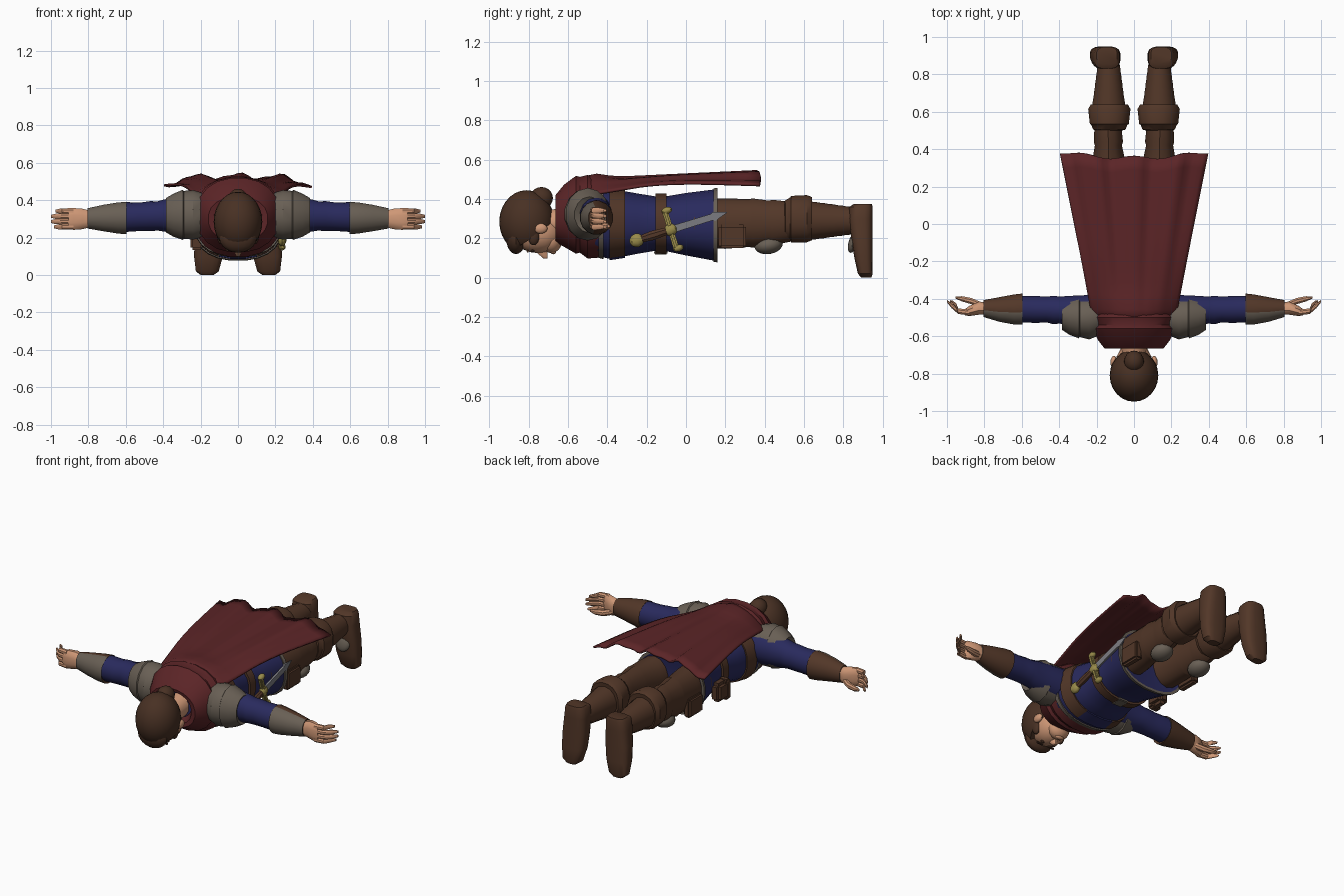
import bpy, bmesh, math
from mathutils import Matrix, Vector

if "Cube" in bpy.data.objects:
    bpy.data.objects.remove(bpy.data.objects["Cube"])


def material(name, r, g, b):
    m = bpy.data.materials.new(name)
    m.use_nodes = True
    m.diffuse_color = (r, g, b, 1)
    bsdf = next(n for n in m.node_tree.nodes if n.type == "BSDF_PRINCIPLED")
    bsdf.inputs["Base Color"].default_value = (r, g, b, 1)
    bsdf.inputs["Roughness"].default_value = 0.8
    return m


RED = material("cape red", .105, .018, .02)
BLUE = material("cloth blue", .022, .023, .11)
LEATHER = material("leather brown", .085, .038, .021)
HAIR = material("hair brown", .065, .03, .017)
SKIN = material("skin", .62, .31, .18)
PLATE = material("armour grey", .14, .115, .09)
STEEL = material("blade steel", .2, .2, .22)
GOLD = material("old gold", .32, .26, .07)
made = []


def finish(name, bm, mats, rule=None):
    bmesh.ops.recalc_face_normals(bm, faces=bm.faces)
    if rule:
        for f in bm.faces:
            f.material_index = rule(f)
    me = bpy.data.meshes.new(name)
    bm.to_mesh(me)
    bm.free()
    for m in mats if isinstance(mats, list) else [mats]:
        me.materials.append(m)
    ob = bpy.data.objects.new(name, me)
    bpy.context.collection.objects.link(ob)
    made.append(ob)
    return ob


def loft(name, axis, rings, mats, sides=16, power=1.0, rule=None, s=1, caps=True):
    """Skin rings (position, centre a, centre b, radius a, radius b) along an axis."""
    bm = bmesh.new()
    loops = []
    for t, ca, cb, ra, rb in rings:
        loop = []
        for i in range(sides):
            a = math.tau * (i + .5) / sides
            c, d = math.cos(a), math.sin(a)
            u = ca + ra * math.copysign(abs(c) ** power, c)
            v = cb + rb * math.copysign(abs(d) ** power, d)
            x, y, z = {"x": (t, u, v), "y": (u, t, v), "z": (u, v, t)}[axis]
            loop.append(bm.verts.new((x * s, y, z)))
        loops.append(loop)
    for p, q in zip(loops, loops[1:]):
        for i in range(sides):
            j = (i + 1) % sides
            bm.faces.new((p[i], p[j], q[j], q[i]))
    if caps:
        bm.faces.new(loops[0])
        bm.faces.new(loops[-1])
    return finish(name, bm, mats, rule)


def ball(name, centre, radii, mat, cut=None, turn=0, seg=16):
    bm = bmesh.new()
    m = Matrix.Translation(centre) @ Matrix.Rotation(turn, 4, "X") @ Matrix.Diagonal((*radii, 1))
    bmesh.ops.create_uvsphere(bm, u_segments=seg, v_segments=seg // 2 + 2, radius=1, matrix=m)
    if cut:
        r = bmesh.ops.bisect_plane(bm, geom=bm.verts[:] + bm.edges[:] + bm.faces[:],
                                   plane_co=cut[0], plane_no=cut[1], clear_inner=True)
        bmesh.ops.holes_fill(bm, edges=[e for e in r["geom_cut"] if isinstance(e, bmesh.types.BMEdge)])
    return finish(name, bm, mat)


def box(name, centre, size, mat, bevel=.012, turn=0):
    bm = bmesh.new()
    m = Matrix.Translation(centre) @ Matrix.Rotation(turn, 4, "X") @ Matrix.Diagonal((*size, 1))
    bmesh.ops.create_cube(bm, size=1, matrix=m)
    if bevel:
        bmesh.ops.bevel(bm, geom=bm.edges[:], offset=bevel, segments=2, affect="EDGES")
    return finish(name, bm, mat)


# Tunic with flared skirt
body = [(-.6, 0, .3, .1, .1), (-.55, 0, .3, .2, .15), (-.46, 0, .285, .23, .175),
        (-.38, 0, .273, .225, .18), (-.25, 0, .275, .2, .155), (-.13, 0, .275, .18, .135),
        (0, 0, .272, .2, .16), (.16, 0, .267, .235, .185), (.15, 0, .267, .2, .15)]
loft("tunic", "y", body, BLUE, 24, .85)


def band(name, y0, y1, grow, mats, rule=None):
    """Ring that follows the tunic between two positions."""
    def at(y, g):
        for p, q in zip(body, body[1:]):
            if p[0] <= y <= q[0]:
                k = (y - p[0]) / (q[0] - p[0])
                r = [a + (b - a) * k for a, b in zip(p, q)]
                return (y, r[1], r[2], r[3] + g, r[4] + g)
    loft(name, "y", [at(y0, -.01), at(y0, grow), at(y1, grow), at(y1, -.01)], mats, 24, .85,
         rule, caps=False)


band("belt", -.155, -.1, .014, LEATHER)
band("skirt_hem", .14, .16, .006, PLATE)
band("chest_trim", -.445, -.42, .008, PLATE)
band("side_straps", -.39, -.31, .008, [LEATHER, BLUE],
     lambda f: int(abs(f.calc_center_median().x) < .1 and f.calc_center_median().z < .27))
box("belt_buckle", (0, -.128, .128), (.07, .07, .02), PLATE, .005)
box("belt_pouch", (-.215, -.04, .2), (.07, .12, .12), LEATHER, .02)
box("belt_pouch_flap", (-.22, -.075, .2), (.07, .05, .13), LEATHER, .012)

# Cowl around the neck
loft("cowl", "y", [(-.43, 0, .3, .2, .17), (-.44, 0, .3, .235, .2), (-.5, 0, .31, .24, .215),
                   (-.54, 0, .32, .215, .195), (-.56, 0, .32, .225, .2), (-.62, 0, .315, .195, .16),
                   (-.665, 0, .3, .16, .12), (-.66, 0, .3, .13, .1), (-.6, 0, .3, .09, .08)],
     RED, 20, .9)

# Cape: folded sheet widening to the hem
bm = bmesh.new()
cols, rows = 32, 12
grid = []
for j in range(rows + 1):
    t = j / rows
    line = []
    for i in range(cols + 1):
        u = 2 * i / cols - 1
        x = u * (.215 + .18 * t)
        y = -.53 + t * (.885 + .03 * u * u + .01 * math.cos(9 * u))
        z = .5 + .025 * t - .05 * t * u ** 4 - .13 * (1 - t) ** 4 * u * u
        z += t * (.014 * math.cos(11 * u) + .006 * math.sin(23 * u))
        z += .02 * math.exp(-((t - .08) / .08) ** 2)
        line.append(bm.verts.new((x, y, z)))
    grid.append(line)
for p, q in zip(grid, grid[1:]):
    for i in range(cols):
        bm.faces.new((p[i], p[i + 1], q[i + 1], q[i]))
cape = finish("cape", bm, RED)
mod = cape.modifiers.new("thickness", "SOLIDIFY")
mod.thickness, mod.offset = .012, 0

# Head
loft("neck", "y", [(-.72, 0, .27, .065, .07), (-.56, 0, .3, .075, .075)], SKIN, 12)
ball("face", (0, -.755, .225), (.1, .125, .1), SKIN)
ball("jaw", (0, -.685, .19), (.07, .055, .065), SKIN)
loft("nose", "z", [(.16, 0, -.75, .018, .045), (.115, 0, -.725, .017, .022),
                   (.098, 0, -.715, .01, .012)], SKIN, 8)
ball("mouth", (0, -.675, .131), (.03, .015, .012), SKIN)
ball("hair", (0, -.81, .285), (.13, .14, .16), HAIR,
     ((0, -.885, .14), Vector((0, -.5, .85)).normalized()), seg=24)
ball("hair_fringe", (0, -.865, .2), (.1, .05, .08), HAIR)
ball("hair_bun", (0, -.735, .405), (.053, .058, .056), HAIR)
for s in (1, -1):
    ball("ear", (s * .108, -.74, .25), (.018, .035, .026), SKIN)
    ball("sideburn", (s * .092, -.775, .215), (.02, .03, .05), HAIR)
    box("eyebrow", (s * .042, -.805, .135), (.045, .012, .012), HAIR, .003)
    ball("eye", (s * .04, -.78, .137), (.015, .009, .008), HAIR, seg=10)

for s in (1, -1):
    # Arm: sleeve, shoulder guard, bracer
    loft("sleeve", "x", [(.17, -.47, .32, .095, .11), (.3, -.465, .32, .085, .1),
                         (.4, -.46, .318, .074, .085), (.43, -.46, .316, .078, .078),
                         (.47, -.457, .315, .07, .08), (.52, -.457, .312, .074, .076),
                         (.61, -.455, .31, .072, .08)], BLUE, 14, s=s)
    loft("shoulder_guard", "x", [(.19, -.49, .32, .11, .12), (.24, -.505, .322, .115, .132),
                                 (.29, -.5, .322, .107, .128), (.295, -.5, .322, .114, .134),
                                 (.345, -.495, .32, .1, .115), (.385, -.49, .32, .078, .092),
                                 (.37, -.48, .32, .06, .07)], PLATE, 14, s=s, caps=False)
    loft("bracer", "x", [(.61, -.455, .305, .06, .06), (.595, -.455, .305, .085, .088),
                         (.64, -.457, .305, .082, .085), (.72, -.457, .305, .067, .072),
                         (.805, -.452, .303, .046, .055), (.8, -.452, .303, .03, .04)],
         [LEATHER, PLATE], 16, s=s, rule=lambda f: int(f.normal.y < -.25))
    # Hand: palm, four curled fingers, thumb
    loft("palm", "x", [(.78, -.452, .3, .034, .042), (.83, -.45, .3, .036, .056),
                       (.88, -.465, .3, .028, .06), (.905, -.472, .3, .016, .052)], SKIN, 12, .8, s=s)
    for k in range(4):
        z = .258 + .028 * k
        tip = (.985, 1, 1, .975)[k]
        loft("finger", "x", [(.88, -.473, z, .017, .017), (.94, -.466, z, .016, .016),
                             (tip - .025, -.437, z, .014, .015), (tip, -.412, z, .007, .008)],
             SKIN, 8, s=s)
    loft("thumb", "x", [(.81, -.435, .28, .015, .02), (.87, -.412, .262, .018, .02),
                        (.92, -.4, .26, .015, .017), (.955, -.393, .262, .006, .008)], SKIN, 8, s=s)

    # Leg: trousers, knee guard, thigh pouch
    loft("trouser_leg", "y", [(.04, .11, .275, .1, .125), (.2, .125, .275, .1, .128),
                              (.32, .135, .278, .086, .122), (.34, .135, .278, .09, .125),
                              (.42, .137, .28, .074, .112), (.44, .137, .28, .08, .116),
                              (.54, .14, .285, .072, .1)], LEATHER, 14, s=s)
    ball("knee_guard", (s * .14, .42, .165), (.062, .072, .045), PLATE, turn=.15)
    box("thigh_pouch", (s * .215, .235, .21), (.05, .14, .12), LEATHER)
    loft("boot_cuff", "y", [(.5, .132, .295, .07, .09), (.505, .132, .295, .088, .1),
                            (.53, .132, .298, .098, .112), (.535, .132, .298, .106, .12),
                            (.615, .132, .3, .115, .122), (.64, .132, .3, .1, .112),
                            (.635, .132, .3, .07, .08)], LEATHER, 16, .9, s=s)
    shaft = []
    for k in range(6):
        y, r = .61 + .044 * k, .094 - .006 * k
        shaft += [(y, .135, .29, r, r + .008), (y + .034, .135, .29, r - .006, r + .002)]
    loft("boot_shaft", "y", shaft, LEATHER, 14, s=s)
    loft("boot_foot", "z", [(0, .165, .917, .035, .026), (.02, .164, .912, .062, .038),
                            (.1, .158, .903, .078, .047), (.2, .152, .895, .08, .055),
                            (.3, .147, .888, .074, .062), (.36, .145, .89, .068, .06),
                            (.375, .145, .9, .056, .046)], LEATHER, 16, .65, s=s)
    ball("instep_plate", (s * .152, .848, .175), (.048, .022, .05), PLATE, turn=-.25)

# Dagger on the hip, built along y then tilted into place
start = len(made)
ball("dagger_pommel", (0, 0, 0), (.025, .038, .035), GOLD, seg=8)
loft("dagger_grip", "y", [(.02, 0, 0, .016, .02), (.08, 0, 0, .02, .026), (.17, 0, 0, .016, .02)],
     LEATHER, 8)
box("dagger_guard", (0, .18, 0), (.03, .03, .2), GOLD, .008)
for e in (1, -1):
    ball("guard_tip", (0, .19, e * .1), (.02, .028, .018), GOLD, seg=8)
ball("guard_boss", (0, .18, 0), (.024, .035, .032), GOLD, seg=8)
loft("dagger_blade", "y", [(.19, 0, 0, .009, .026), (.4, 0, 0, .009, .024),
                           (.41, 0, 0, .008, .034), (.48, 0, 0, .002, .002)], STEEL, 4)
for ob in made[start:]:
    ob.matrix_world = Matrix.Translation((.235, -.25, .19)) @ Matrix.Rotation(.3, 4, "X")

# Smooth shading with sharp edges kept
bpy.ops.object.select_all(action="DESELECT")
for ob in made:
    ob.select_set(True)
bpy.context.view_layer.objects.active = made[0]
bpy.ops.object.shade_smooth_by_angle(angle=math.radians(35))
